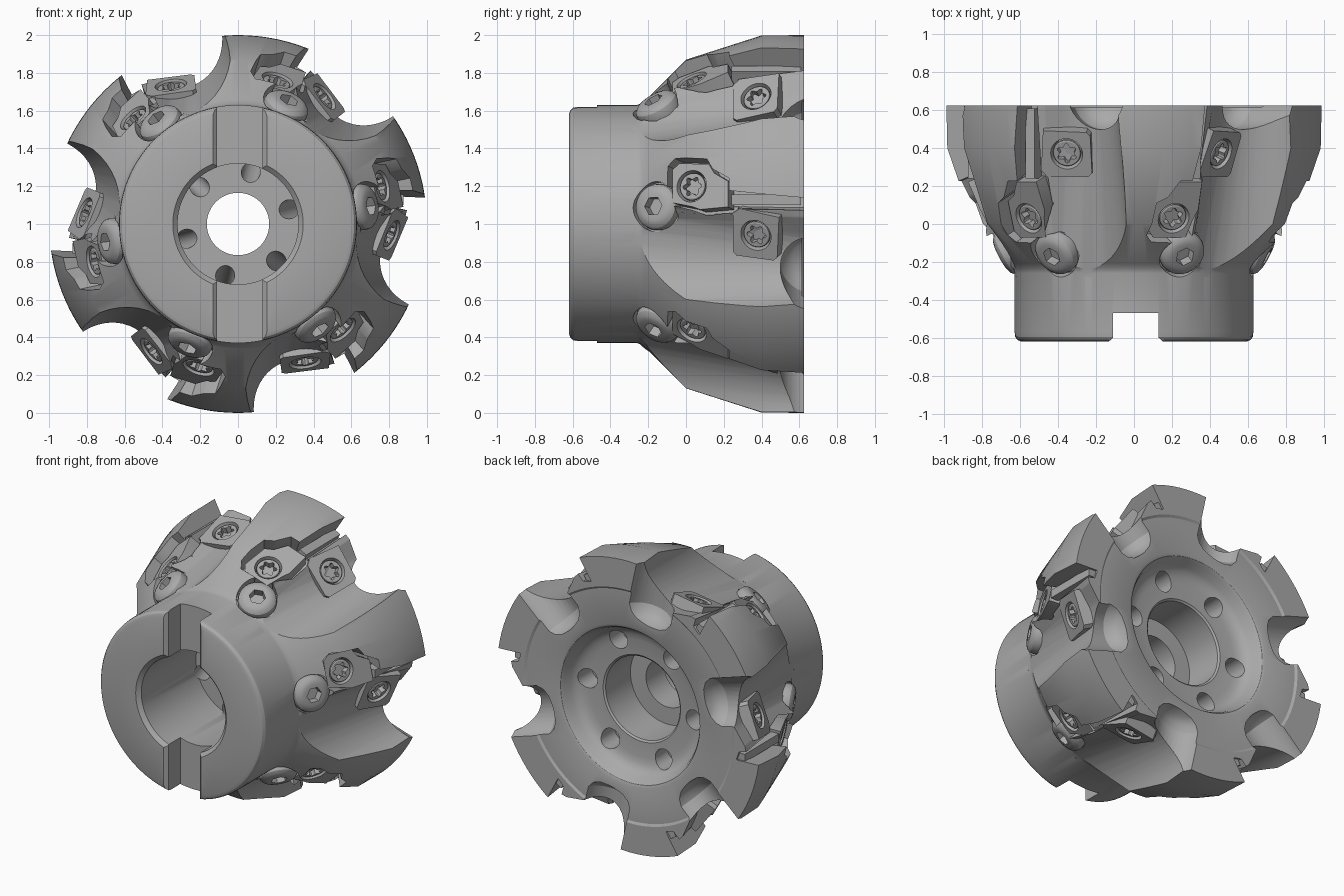
import bpy, bmesh
from math import sin, cos, pi, radians, degrees, atan2
from mathutils import Matrix, Vector

if "Cube" in bpy.data.objects:
    bpy.data.objects.remove(bpy.data.objects["Cube"], do_unlink=True)

steel = bpy.data.materials.new("steel_grey")
steel.use_nodes = True
GREY = (0.4, 0.4, 0.4, 1)
steel.diffuse_color = GREY
steel.node_tree.nodes["Principled BSDF"].inputs["Base Color"].default_value = GREY

TEETH = 6
UP = Matrix.Translation((0, 0, 1))
TURNS = [Matrix.Rotation(-2 * pi * k / TEETH, 4, 'Y') for k in range(TEETH)]


def loft(name, loops, mats=(Matrix(),), cyclic=False):
    """Skin a list of equal loops, repeated once per matrix."""
    bm = bmesh.new()
    for m in mats:
        rows = [[bm.verts.new(m @ Vector(p)) for p in loop] for loop in loops]
        n = len(rows[0])
        pairs = list(zip(rows, rows[1:]))
        if cyclic:
            pairs.append((rows[-1], rows[0]))
        else:
            bm.faces.new(rows[0])
            bm.faces.new(rows[-1])
        for a, b in pairs:
            for i in range(n):
                j = (i + 1) % n
                bm.faces.new((a[i], a[j], b[j], b[i]))
    bmesh.ops.recalc_face_normals(bm, faces=bm.faces)
    me = bpy.data.meshes.new(name)
    bm.to_mesh(me)
    bm.free()
    me.materials.append(steel)
    ob = bpy.data.objects.new(name, me)
    bpy.context.collection.objects.link(ob)
    return ob


def activate(ob):
    bpy.ops.object.select_all(action='DESELECT')
    ob.select_set(True)
    bpy.context.view_layer.objects.active = ob


def cut(target, cutter):
    cutter.hide_render = True
    mod = target.modifiers.new("cut", 'BOOLEAN')
    mod.operation, mod.solver, mod.object = 'DIFFERENCE', 'EXACT', cutter
    activate(target)
    bpy.ops.object.modifier_apply(modifier=mod.name)
    bpy.data.objects.remove(cutter, do_unlink=True)


def smooth(ob):
    activate(ob)
    bpy.ops.object.shade_smooth_by_angle(angle=radians(28))


def place(u, t, y, angle=0, tilt=0):
    """Local x is the outward normal, y runs along the axis, z is tangential."""
    return (Matrix.Translation((u, y, t)) @ Matrix.Rotation(-radians(angle), 4, 'Y')
            @ Matrix.Rotation(-radians(tilt), 4, 'Z'))


def place_polar(r, y, angle, tilt):
    return place(r * cos(radians(angle)), r * sin(radians(angle)), y, angle, tilt)


def ring(r, h, kind="round", n=36):
    pts = []
    for i in range(n):
        a = 2 * pi * i / n
        k = r
        if kind == "star":
            k = r * (1 + 0.2 * cos(6 * a))
        elif kind == "hex":
            k = r * cos(pi / 6) / cos(a % (pi / 3) - pi / 6)
        pts.append((h, k * cos(a), k * sin(a)))
    return pts


def plate(outline, low, high, s=1.0):
    return [[(h, y * s, z * s) for y, z in outline] for h in (low, high)]


def box(u0, u1, y0, y1, t0, t1):
    return [[(u, y0, t0), (u, y1, t0), (u, y1, t1), (u, y0, t1)] for u in (u0, u1)]


# Turned body: closed (y, radius) profile spun about the y axis
profile = [(-.62, .345), (-.62, .595), (-.612, .615), (-.595, .627), (-.57, .63),
           (-.26, .63), (-.235, .638), (-.21, .66), (0, .87), (.4, .998),
           (.625, 1.0), (.625, .8), (.615, .785), (.615, .55), (.607, .53), (.585, .515),
           (.54, .498), (.51, .475), (.493, .44), (.485, .4), (.48, .295), (.47, .283),
           (.2, .283), (.2, .165), (0, .165), (0, .32), (-.595, .32)]
SEG = 120
body = loft("cutter_body",
            [[(r * cos(2 * pi * k / SEG), y, r * sin(2 * pi * k / SEG)) for y, r in profile]
             for k in range(SEG)], cyclic=True)

# Drive slot across the hub face, with chamfered edges
slot = [(-.11, -.47), (.13, -.47), (.13, -.6), (.158, -.625), (.158, -.75),
        (-.138, -.75), (-.138, -.625), (-.11, -.6)]
cut(body, loft("slot_cutter", [[(x, y, z) for x, y in slot] for z in (-1.1, 1.1)]))


# Chip flutes, lofted from the hub to the back face, with the insert notch beside them
def flute_section(y, cu, ct, r, lip):
    arc = [radians(270 - 120 * i / 16) for i in range(17)]
    pts = [(cu + r * cos(a), ct + r * sin(a)) for a in arc] + lip + [(1.25, ct - r)]
    return [(u, y, t) for u, t in pts]


cut(body, loft("flute_cutter", [
    flute_section(-.28, 1.005, -.13, .385,
                  [(.70, .07), (.72, .085), (.74, .1), (.77, .23), (1.25, .23)]),
    flute_section(.7, 1.025, -.205, .24,
                  [(.9, .03), (.91, .07), (.85, .085), (.83, .14), (1.25, .12)])], TURNS))

# Rounded scoops in the back face
scoop = place(0, 0, .67, -17)
cut(body, loft("scoop_cutter",
               [ring(.05, .605), ring(.105, .618), ring(.145, .645),
                ring(.17, .69), ring(.175, 1.2)],
               [m @ scoop for m in TURNS]))

# Pockets for the clamps and spotfaces for the button screws
clamp_outline = [(-.11, -.08), (-.11, .1), (-.07, .13), (.1, .11), (.13, .06),
                 (.21, .01), (.21, -.13), (.05, -.13), (0, -.11)]
clamp_at = place(.765, .2, .03, 12, 24)
cut(body, loft("clamp_pocket_cutter", plate(clamp_outline, -.08, .4, 1.15),
               [m @ clamp_at for m in TURNS]))
button_at = place(.66, .09, -.15, 7, 28)
cut(body, loft("spotface_cutter", [ring(.132, -.02), ring(.132, .35)],
               [m @ button_at for m in TURNS]))

# Slanted coolant holes from the front bore, and larger blind holes in the back bowl
coolant_at = place_polar(.24, -.1, 16, -degrees(atan2(1, .42)))
cut(body, loft("coolant_cutter", [ring(.05, 0), ring(.05, .38)], [m @ coolant_at for m in TURNS]))
bowl_at = place_polar(.405, .35, 5, -90)
cut(body, loft("bowl_hole_cutter", [ring(.066, 0), ring(.066, .22)], [m @ bowl_at for m in TURNS]))
smooth(body)
body.matrix_world = UP

# Parts of one tooth station
seat_outline = [(-.13, -.11), (-.11, -.13), (.1, -.13), (.12, -.11),
                (.13, .12), (-.09, .14), (-.13, .11)]
seat_at = place(.815, -.06, .37, -22, 20)
parts = []
for name, outline, at, depth in (("clamp_block", clamp_outline, clamp_at, -.15),
                                 ("seat_block", seat_outline, seat_at, -.1)):
    block = loft(name, plate(outline, depth, .0), [at])
    cut(block, loft("countersink_cutter", [ring(.068, -.07), ring(.09, .02)], [at]))
    screw = loft(name.split("_")[0] + "_star_screw", [
        ring(.05, -.1), ring(.05, -.06), ring(.074, -.022), ring(.072, -.012),
        ring(.066, -.008), ring(.046, -.008, "star"), ring(.044, -.05, "star")], [at])
    parts += [block, screw]
parts.append(loft("button_screw", [
    ring(.06, -.1), ring(.12, -.04), ring(.123, 0), ring(.117, .025), ring(.1, .042),
    ring(.075, .05), ring(.052, .05, "hex"), ring(.05, -.005, "hex")], [button_at]))
parts.append(loft("cutting_insert", box(.76, .875, .24, .61, .1, .155)))

# Repeat the station around the body
for part in parts:
    smooth(part)
    part.matrix_world = UP
    for k in range(1, TEETH):
        twin = part.copy()
        twin.name = f"{part.name}_{k + 1}"
        twin.matrix_world = UP @ TURNS[k]
        bpy.context.collection.objects.link(twin)
